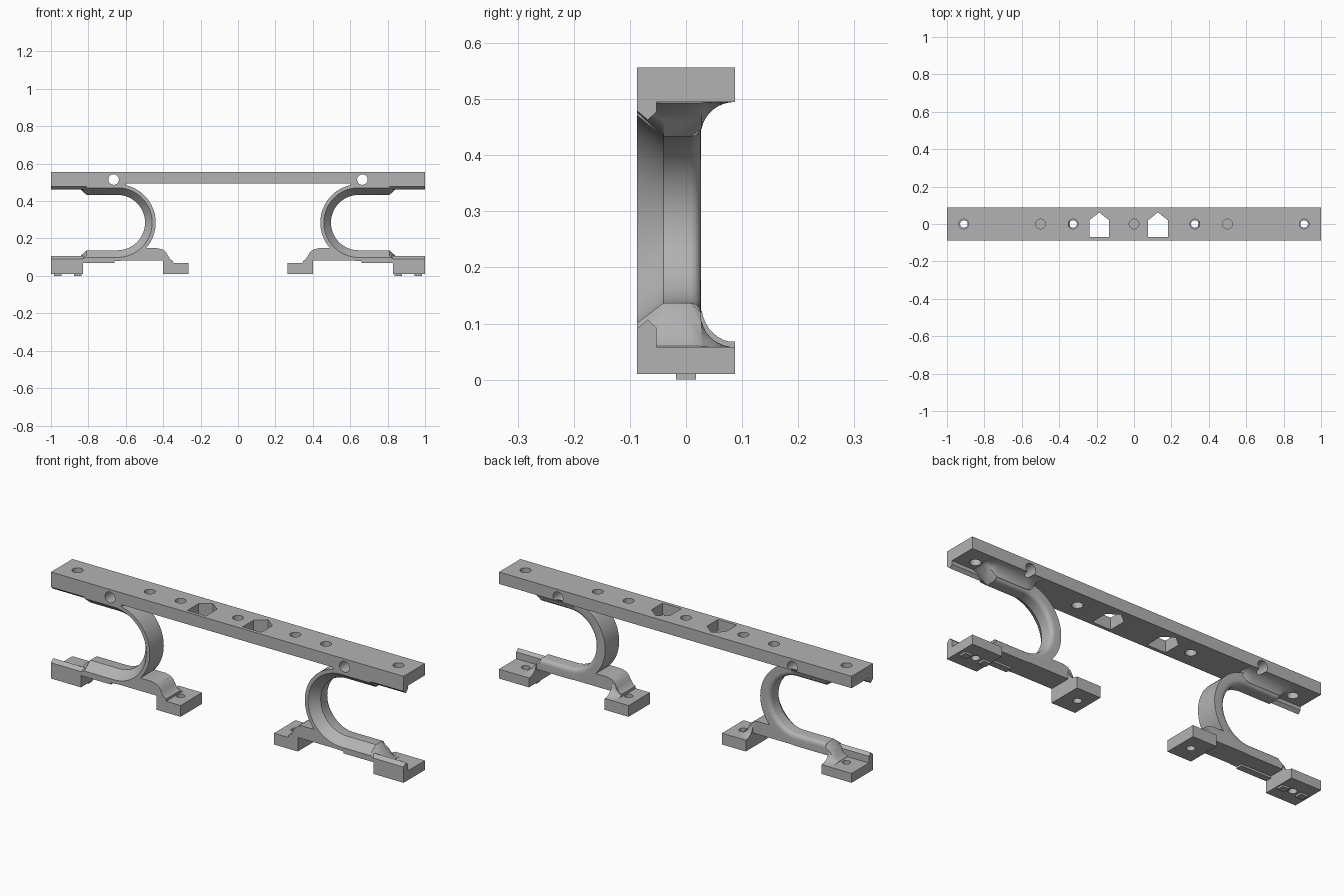
import bpy, bmesh, math
from mathutils import Vector

cube = bpy.data.objects.get("Cube")
if cube:
    bpy.data.objects.remove(cube, do_unlink=True)

grey = bpy.data.materials.new("matt_grey")
grey.use_nodes = True
grey.diffuse_color = (0.45, 0.45, 0.45, 1)
grey.node_tree.nodes["Principled BSDF"].inputs["Base Color"].default_value = (0.45, 0.45, 0.45, 1)

HALF = 0.087          # half depth of the bar and feet
MID = 0.285           # height of the spring centre
CX = 0.645            # spring centre from the middle
UNDER = 0.495         # underside of the bar
FOOT = 0.058          # top of the outer feet


def loft(name, rings):
    """Skin a list of equal rings of points and cap both ends."""
    bm = bmesh.new()
    rows = [[bm.verts.new(p) for p in ring] for ring in rings]
    n = len(rows[0])
    for a, b in zip(rows, rows[1:]):
        for i in range(n):
            j = (i + 1) % n
            bm.faces.new((a[i], a[j], b[j], b[i]))
    bm.faces.new(rows[0][::-1])
    bm.faces.new(rows[-1])
    bmesh.ops.recalc_face_normals(bm, faces=bm.faces[:])
    mesh = bpy.data.meshes.new(name)
    bm.to_mesh(mesh)
    bm.free()
    mesh.materials.append(grey)
    obj = bpy.data.objects.new(name, mesh)
    bpy.context.collection.objects.link(obj)
    return obj


def prism(name, pts, axis, lo, hi):
    """Extrude a 2D outline along axis 0, 1 or 2."""
    def place(p, t):
        q = list(p)
        q.insert(axis, t)
        return q
    return loft(name, [[place(p, t) for p in pts] for t in (lo, hi)])


def box(name, x, y, z):
    return prism(name, [(x[0], y[0]), (x[1], y[0]), (x[1], y[1]), (x[0], y[1])], 2, *z)


def drill(axis, u, v, r, lo, hi):
    pts = [(u + r * math.cos(math.tau * i / 32), v + r * math.sin(math.tau * i / 32))
           for i in range(32)]
    return prism("cutter", pts, axis, lo, hi)


def finish(obj, cutters=(), mirror=False):
    """Cut the holes, mirror the part across the middle and shade it."""
    for c in cutters:
        mod = obj.modifiers.new("cut", "BOOLEAN")
        mod.operation, mod.solver, mod.object = "DIFFERENCE", "EXACT", c
    if mirror:
        mod = obj.modifiers.new("mirror", "MIRROR")
        mod.use_clip = False
        mod.use_mirror_merge = False
    bpy.context.view_layer.update()
    graph = bpy.context.evaluated_depsgraph_get()
    mesh = bpy.data.meshes.new_from_object(obj.evaluated_get(graph))
    obj.modifiers.clear()
    obj.data = mesh
    for c in cutters:
        bpy.data.objects.remove(c, do_unlink=True)
    bpy.ops.object.select_all(action="DESELECT")
    obj.select_set(True)
    bpy.context.view_layer.objects.active = obj
    bpy.ops.object.shade_smooth_by_angle(angle=math.radians(32))


def side_hole():
    return drill(1, 0.665, 0.515, 0.028, -0.2, 0.2)


# Long top bar with bolt holes, blind holes, house-shaped slots and side holes
bar = box("top_bar", (-1, 1), (-HALF, HALF), (UNDER, 0.556))
cuts = [drill(2, s * x, 0, 0.026, 0.4, 0.6) for s in (-1, 1) for x in (0.325, 0.91)]
cuts += [drill(2, x, 0, 0.026, 0.52, 0.6) for x in (-0.5, 0, 0.5)]
cuts += [drill(1, s * 0.665, 0.515, 0.028, -0.2, 0.2) for s in (-1, 1)]
for cx in (-0.186, 0.128):
    w = 0.053
    house = [(cx - w, -0.07), (cx + w, -0.07), (cx + w, 0.02), (cx, 0.062), (cx - w, 0.02)]
    cuts.append(prism("cutter", house, 2, 0.4, 0.6))
finish(bar, cuts)

# C-shaped spring: one section swept down the straight arm, round the arc and back
section = [(-HALF, 0.205), (-HALF, 0.186), (-0.04, 0.148), (0.008, 0.148), (0.016, 0.15),
           (0.022, 0.155), (0.026, 0.163), (0.027, 0.172), (0.027, 0.205)]
path = [(0.81, math.pi / 2)]
path += [(CX, math.pi / 2 + math.pi * i / 40) for i in range(41)]
path += [(0.81, math.pi * 1.5)]
spring = loft("c_spring", [[(x + r * math.cos(a), y, MID + r * math.sin(a))
                            for y, r in section] for x, a in path])
finish(spring, [side_hole()], True)


def flared(height, bevel):
    """Rib section as (y, height): front bevel, flat crown, hollow rear flank."""
    pts = [(-HALF, -0.004), (-HALF, height * bevel), (-0.04, height), (0.008, height)]
    r = HALF - 0.027
    for i in range(9):
        a = math.radians(10 + 80 * i / 8)
        pts.append((HALF - r * math.cos(a), height * 0.93 * (1 - math.sin(a))))
    return pts + [(HALF, -0.004)]


def rib(name, stations, base, sign, bevel):
    return loft(name, [[(x, y, base + sign * h) for y, h in flared(height, bevel)]
                       for x, height in stations])


# Flared rib under the bar, fading out at both ends
upper = [(0.60, 0.03), (0.62, 0.055), (CX, 0.062), (0.81, 0.062), (0.84, 0.034),
         (0.855, 0.014), (0.88, 0.002)]
finish(rib("upper_rib", upper, UNDER, -1, 0.3), [side_hole()], True)

# Flared rib running down onto the outer foot
lower = [(0.81, 0.079), (0.84, 0.051), (0.855, 0.022), (0.88, 0.002)]
beam_end = rib("lower_rib", [(x, h) for x, h in lower], FOOT, 1, 0.55)
below = box("cutter", (0.7, 0.83), (-0.2, 0.2), (0, 0.08))
behind = box("cutter", (0.7, 0.83), (0.027, 0.2), (0, 0.2))
finish(beam_end, [below, behind], True)

# Peaked front lips along the bar and along the lower arm
lip = [(-HALF, 0.50), (-HALF, 0.479), (-0.068, 0.463), (-0.053, 0.477), (-0.053, 0.50)]
finish(prism("upper_lip", lip, 0, 0.66, 1), [side_hole()], True)
low_lip = [(y, 2 * MID - z) for y, z in lip]
finish(prism("lower_lip", low_lip, 0, 0.66, 1), (), True)
finish(box("lip_wall", (0.83, 1), (-HALF, -0.053), (0.05, 0.075)), (), True)

# Feet with bolt holes
outer = box("outer_foot", (0.83, 1), (-HALF, HALF), (0.01, FOOT))
finish(outer, [drill(2, 0.91, 0, 0.02, -0.1, 0.2)], True)
inner = box("inner_foot", (0.265, 0.40), (-HALF, HALF), (0.01, 0.068))
finish(inner, [drill(2, 0.325, 0, 0.02, -0.1, 0.2)], True)

# Hump joining the inner foot to the spring
hump = [(0.345, 0.06), (0.347, 0.08), (0.362, 0.088), (0.374, 0.108), (0.385, 0.128),
        (0.402, 0.141), (0.43, 0.148), (0.503, 0.148), (0.54, 0.125), (0.62, 0.088),
        (0.62, 0.082), (0.40, 0.082), (0.40, 0.06)]
finish(prism("inner_hump", hump, 1, -HALF, 0.027), (), True)
flank = [(0.347, 0.008), (0.362, 0.02), (0.374, 0.04), (0.385, 0.06), (0.40, 0.073)]
finish(rib("hump_flank", flank, 0.067, 1, 1), (), True)

# Small locating pads beneath the outer feet
for label, x in (("inner", 0.857), ("outer", 0.963)):
    finish(box(label + "_pad", (x - 0.02, x + 0.02), (-0.018, 0.018), (0, 0.012)), (), True)
